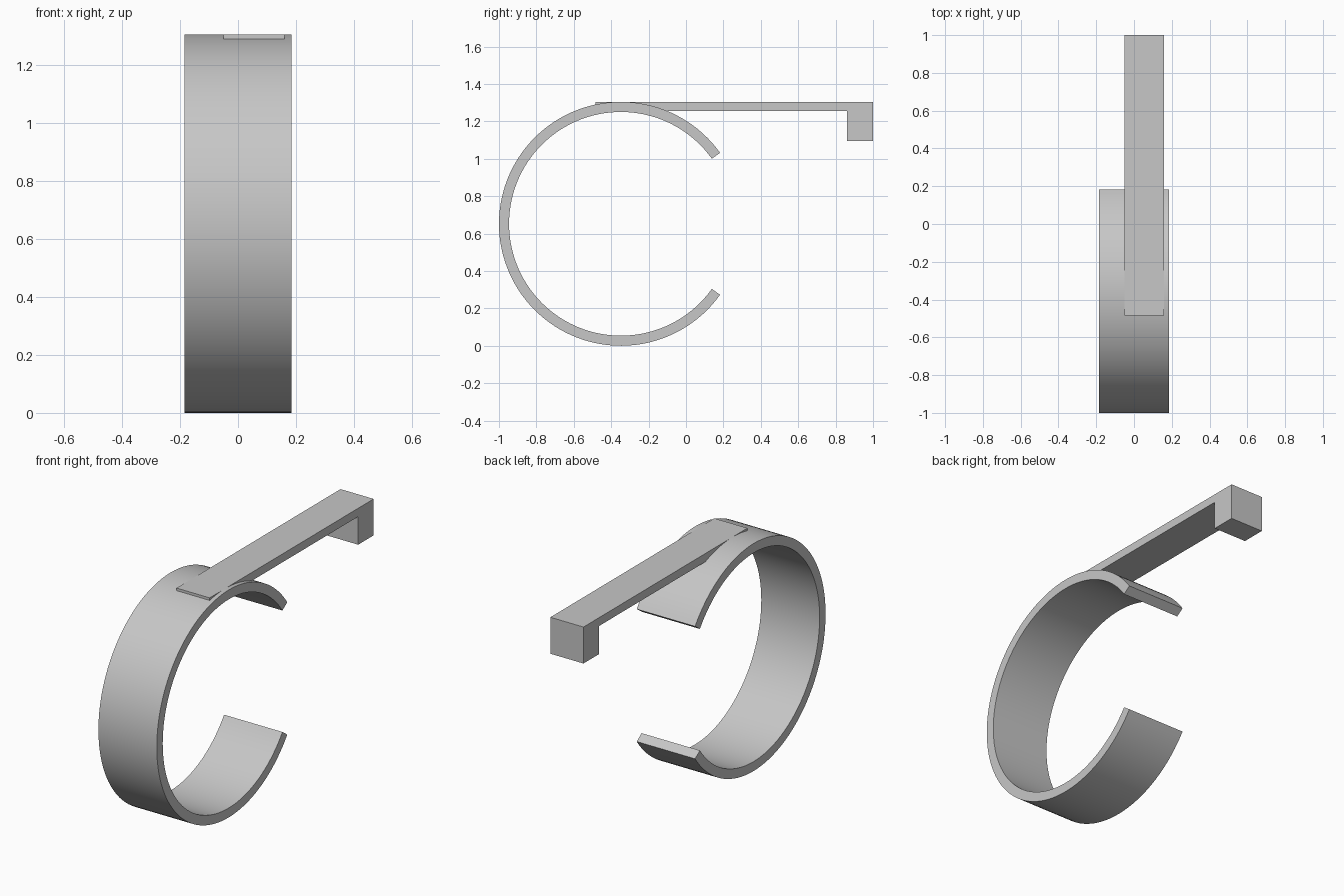
import bpy, bmesh, math
from mathutils import Vector

cube = bpy.data.objects.get("Cube")
if cube:
    bpy.data.objects.remove(cube, do_unlink=True)

# Single grey finish
grey = bpy.data.materials.new("plain_grey")
grey.use_nodes = True
colour = (0.57, 0.57, 0.57, 1)
grey.diffuse_color = colour
grey.node_tree.nodes["Principled BSDF"].inputs["Base Color"].default_value = colour


def finish(name, bm):
    bmesh.ops.recalc_face_normals(bm, faces=bm.faces)
    mesh = bpy.data.meshes.new(name)
    bm.to_mesh(mesh)
    bm.free()
    mesh.materials.append(grey)
    obj = bpy.data.objects.new(name, mesh)
    bpy.context.collection.objects.link(obj)
    return obj


# Open cuff: rectangular section swept around the x axis
outer, inner, half_width = 0.652, 0.598, 0.185
centre = Vector((0, -0.348, 0.652))
gap = math.radians(35.6)
bm = bmesh.new()
section = [(-half_width, inner), (half_width, inner),
           (half_width, outer), (-half_width, outer)]
verts = [bm.verts.new(centre + Vector((x, r * math.cos(gap), r * math.sin(gap))))
         for x, r in section]
face = bm.faces.new(verts)
bmesh.ops.spin(bm, geom=[face], cent=centre, axis=(1, 0, 0),
               angle=2 * (math.pi - gap), steps=96, use_duplicate=False)
cuff = finish("open_cuff", bm)
bpy.ops.object.select_all(action='DESELECT')
cuff.select_set(True)
bpy.context.view_layer.objects.active = cuff
bpy.ops.object.shade_smooth_by_angle(angle=math.radians(30))

# Straight arm with a square hook at its back end, one side profile extruded in x
top, under, tip = 1.304, 1.256, 1.095
profile = [(-0.485, top), (-0.485, under), (0.86, under),
           (0.86, tip), (1.0, tip), (1.0, top)]
bm = bmesh.new()
side = bm.faces.new([bm.verts.new((-0.05, y, z)) for y, z in profile])
moved = bmesh.ops.extrude_face_region(bm, geom=[side], use_keep_orig=True)["geom"]
bmesh.ops.translate(bm, vec=(0.21, 0, 0),
                    verts=[g for g in moved if isinstance(g, bmesh.types.BMVert)])
finish("hooked_arm", bm)
